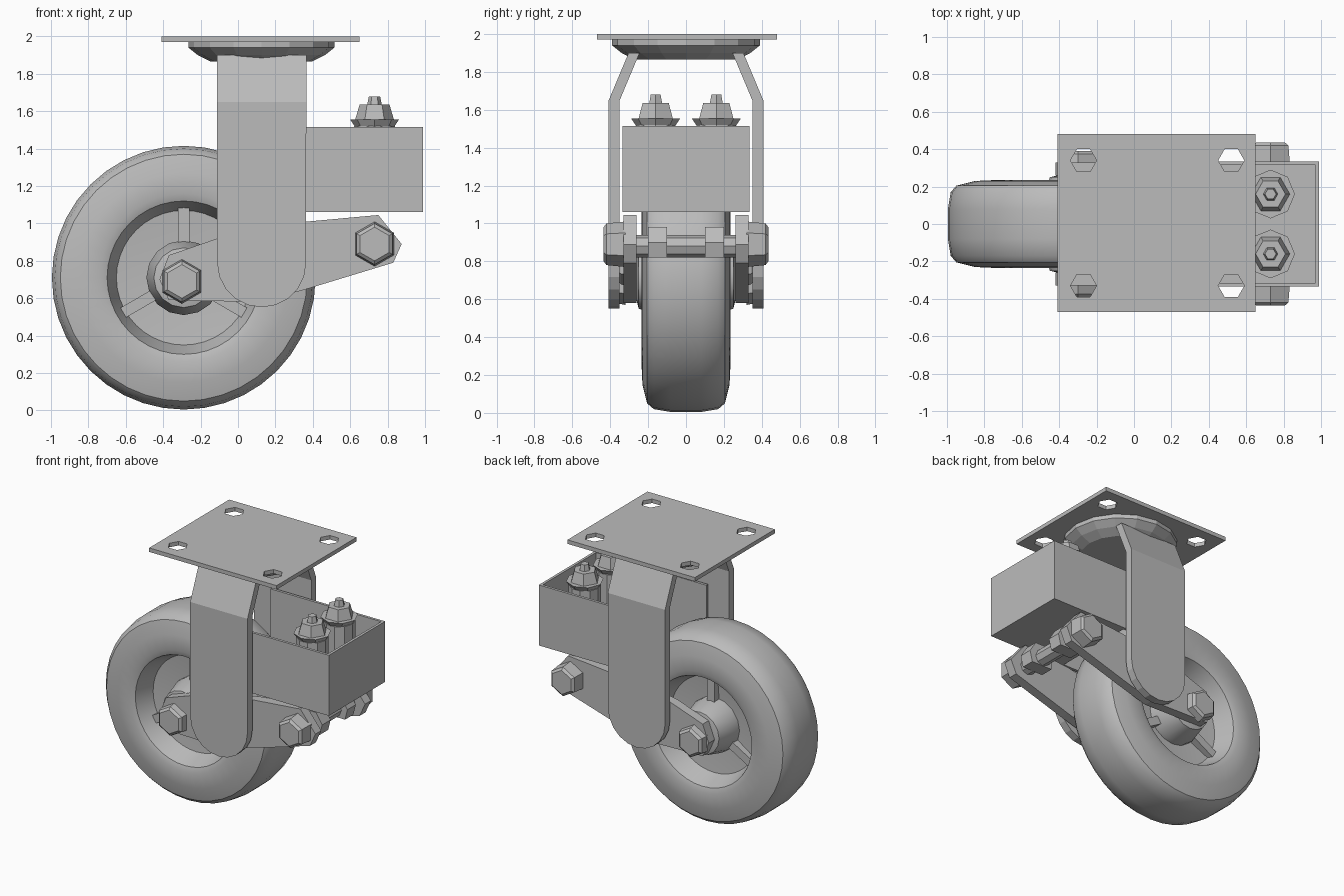
import bpy, bmesh, math
from mathutils import Vector

old = bpy.data.objects.get("Cube")
if old:
    bpy.data.objects.remove(old)

# One plain grey for the whole model
grey = bpy.data.materials.new("plain_grey")
grey.use_nodes = True
colour = (0.5, 0.5, 0.5, 1)
grey.diffuse_color = colour
grey.node_tree.nodes["Principled BSDF"].inputs["Base Color"].default_value = colour


def finish(name, bm, smooth=None):
    bmesh.ops.recalc_face_normals(bm, faces=bm.faces)
    mesh = bpy.data.meshes.new(name)
    bm.to_mesh(mesh)
    bm.free()
    mesh.materials.append(grey)
    ob = bpy.data.objects.new(name, mesh)
    bpy.context.collection.objects.link(ob)
    if smooth:
        bpy.ops.object.select_all(action='DESELECT')
        ob.select_set(True)
        bpy.context.view_layer.objects.active = ob
        bpy.ops.object.shade_smooth_by_angle(angle=math.radians(smooth))
    return ob


def box(name, x, y, z):
    bm = bmesh.new()
    bmesh.ops.create_cube(bm, size=1)
    for v in bm.verts:
        v.co = [(a + b) / 2 + c * (b - a) for (a, b), c in zip((x, y, z), v.co)]
    return finish(name, bm)


def prism(name, outline, y0, y1):
    """Extrude an x-z outline along y."""
    bm = bmesh.new()
    face = bm.faces.new([bm.verts.new((x, y0, z)) for x, z in outline])
    new = bmesh.ops.extrude_face_region(bm, geom=[face])["geom"]
    verts = [v for v in new if isinstance(v, bmesh.types.BMVert)]
    bmesh.ops.translate(bm, verts=verts, vec=(0, y1 - y0, 0))
    return finish(name, bm)


def lathe(name, profile, centre, axis, sides, smooth=None, turn=0):
    """Revolve (radius, distance) points about the y or z axis."""
    bm = bmesh.new()
    rings = []
    for r, d in profile:
        ring = []
        for i in range(sides):
            a = math.tau * i / sides + turn
            u, w = r * math.cos(a), r * math.sin(a)
            co = Vector((u, d, w) if axis == "y" else (u, w, d))
            ring.append(bm.verts.new(co + Vector(centre)))
        rings.append(ring)
    for a, b in zip(rings, rings[1:]):
        for i in range(sides):
            j = (i + 1) % sides
            bm.faces.new((a[i], a[j], b[j], b[i]))
    bm.faces.new(rings[0])
    bm.faces.new(rings[-1])
    return finish(name, bm, smooth)


def arc(cx, cz, r, start, end, n):
    angles = [math.radians(start + (end - start) * i / n) for i in range(n + 1)]
    return [(cx + r * math.cos(a), cz + r * math.sin(a)) for a in angles]


# Mounting plate with four hexagonal bolt holes
plate = box("mounting_plate", (-0.41, 0.65), (-0.47, 0.48), (1.97, 2.0))
for x in (-0.27, 0.52):
    for y in (-0.33, 0.34):
        cutter = lathe("hole_cutter", [(0.07, -0.1), (0.07, 0.1)], (x, y, 1.98), "z", 6)
        cutter.hide_render = True
        cut = plate.modifiers.new("hole", 'BOOLEAN')
        cut.operation = 'DIFFERENCE'
        cut.object = cutter
        bpy.context.view_layer.objects.active = plate
        bpy.ops.object.modifier_apply(modifier=cut.name)
        bpy.data.objects.remove(cutter)

# Swivel head under the plate
lathe("swivel_head", [(0.39, 1.975), (0.39, 1.94), (0.34, 1.9), (0.27, 1.865)],
      (0.125, 0, 0), "z", 16)

# Wheel: crowned tyre, recessed rim and web
axle = (-0.29, 0, 0.71)
half = [(0.16, 0.06), (0.36, 0.08), (0.41, 0.22), (0.45, 0.235), (0.56, 0.23),
        (0.66, 0.205), (0.69, 0.17), (0.705, 0.08)]
lathe("wheel", half + [(r, -d) for r, d in reversed(half)], axle, "y", 40, 35)
hub = [(0.12, 0.26), (0.16, 0.25), (0.2, 0.1)]
lathe("wheel_hub", hub + [(r, -d) for r, d in reversed(hub)], axle, "y", 16, 35)

# Three spokes across the web
for k in range(3):
    a = math.radians(90 + 120 * k)
    out, side = Vector((math.cos(a), math.sin(a))), Vector((-math.sin(a), math.cos(a)))
    c = Vector((axle[0], axle[2]))
    prism("wheel_spoke", [c + out * r + side * s for r, s in
                          ((0.15, -0.03), (0.39, -0.03), (0.39, 0.03), (0.15, 0.03))],
          -0.12, 0.12)

# Fork legs, swing arms and their fittings on both sides
leg_x, bend, top = (-0.112, 0.365), 1.65, 1.9
mid = sum(leg_x) / 2
for s, side in ((-1, "right"), (1, "left")):
    # Leg with round foot, bent inwards near the top
    bm = bmesh.new()
    loops = []
    for outer in (0.0, 0.058):
        foot = arc(mid, 0.79, 0.238, 180, 360, 10)
        low = [bm.verts.new((x, s * (0.35 + outer), z))
               for x, z in foot + [(leg_x[1], bend), (leg_x[0], bend)]]
        high = [bm.verts.new((x, s * (0.245 + outer), top)) for x in reversed(leg_x)]
        bm.faces.new(low)
        bm.faces.new((low[-1], low[-2], high[0], high[1]))
        loops.append(low[:-1] + high + low[-1:])
    n = len(loops[0])
    for i in range(n):
        j = (i + 1) % n
        bm.faces.new((loops[0][i], loops[0][j], loops[1][j], loops[1][i]))
    finish("fork_leg_" + side, bm)

    # Swing arm plate
    prism("swing_arm_" + side,
          [(-0.37, 0.59), (0.12, 0.58), (0.37, 0.65), (0.83, 0.79), (0.875, 0.89),
           (0.75, 1.045), (0.37, 1.01), (-0.11, 0.92), (-0.37, 0.83), (-0.42, 0.7)],
          s * 0.26, s * 0.33)

    # Axle bolt, pivot bolt and rear cross bolt heads
    for name, x, z, end in (("axle_bolt", -0.3, 0.69, 0.39),
                            ("pivot_bolt", mid, 0.79, 0.36),
                            ("cross_bolt", 0.73, 0.89, 0.435)):
        lathe(name + "_" + side, [(0.12, s * 0.32), (0.11, s * (end - 0.015)), (0.09, s * end)],
              (x, 0, z), "y", 6, turn=math.radians(30))

    # Spring lug on the cross bar
    prism("spring_lug_" + side, [(0.65, 0.82), (0.82, 0.82), (0.84, 0.9), (0.79, 0.98), (0.65, 0.98)],
          s * 0.1, s * 0.2)

    # Side wall of the spring box
    box("box_wall_" + side, (0.05, 0.99), sorted((s * 0.315, s * 0.335)), (1.06, 1.515))

    # Spring with its top washer and nut
    spot = (0.73, s * 0.16, 0)
    lathe("spring_" + side, [(0.11, 1.07), (0.11, 1.52)], spot, "z", 10)
    lathe("spring_washer_" + side, [(0.1, 1.51), (0.13, 1.555), (0.1, 1.555)], spot, "z", 8)
    lathe("spring_nut_" + side, [(0.105, 1.55), (0.08, 1.635)], spot, "z", 6)
    lathe("spring_stud_" + side, [(0.04, 1.63), (0.03, 1.68)], spot, "z", 6)

# Spring box end and floor
box("box_end", (0.97, 0.99), (-0.335, 0.335), (1.06, 1.515))
box("box_floor", (0.36, 0.99), (-0.335, 0.335), (1.06, 1.08))

# Cross bar between the arms and the axle
lathe("cross_bar", [(0.06, -0.3), (0.06, 0.3)], (0.73, 0, 0.88), "y", 8)
lathe("axle_rod", [(0.07, -0.33), (0.07, 0.33)], axle, "y", 12, 35)
